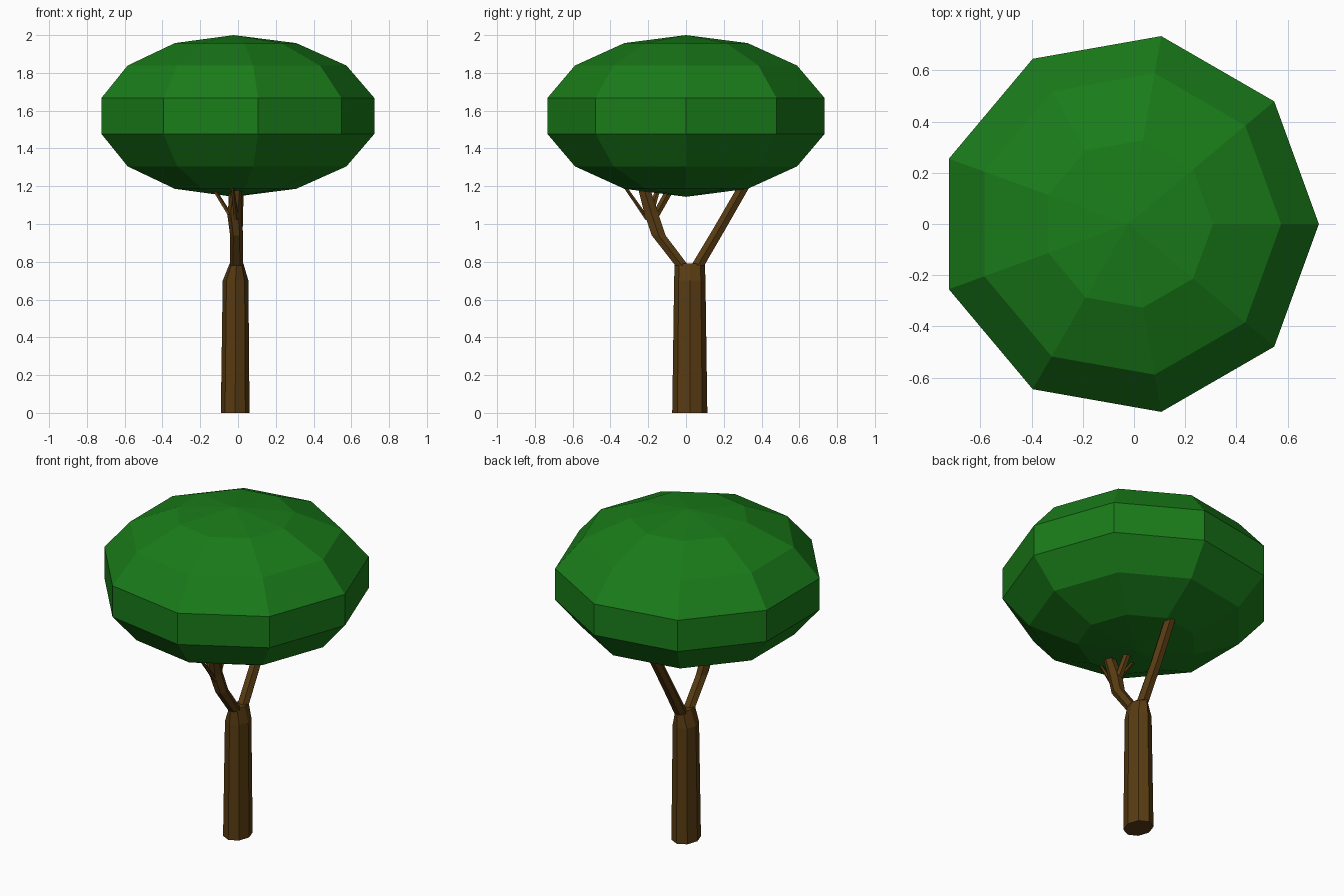
import bpy, bmesh, math

if "Cube" in bpy.data.objects:
    bpy.data.objects.remove(bpy.data.objects["Cube"])

def material(name, rgb):
    m = bpy.data.materials.new(name)
    m.diffuse_color = (*rgb, 1)
    m.use_nodes = True
    m.node_tree.nodes["Principled BSDF"].inputs["Base Color"].default_value = m.diffuse_color
    return m

bark = material("bark", (0.10, 0.045, 0.006))
leaf = material("leaf", (0.01, 0.20, 0.01))

def loft(name, sections, sides, mat, turn=0.0):
    """Join horizontal rings (x, y, z, half width x, half width y); zero width is a pole."""
    bm = bmesh.new()
    rings = []
    for x, y, z, rx, ry in sections:
        if rx == 0:
            rings.append([bm.verts.new((x, y, z))] * sides)
            continue
        angles = [turn + 2 * math.pi * i / sides for i in range(sides)]
        rings.append([bm.verts.new((x + rx * math.cos(a), y + ry * math.sin(a), z)) for a in angles])
    for lo, hi in zip(rings, rings[1:]):
        for i in range(sides):
            j = (i + 1) % sides
            bm.faces.new(list(dict.fromkeys((lo[i], lo[j], hi[j], hi[i]))))
    for ring in (rings[0], rings[-1]):
        if ring[0] is not ring[1]:
            bm.faces.new(ring)
    bmesh.ops.recalc_face_normals(bm, faces=bm.faces[:])
    me = bpy.data.meshes.new(name)
    bm.to_mesh(me)
    bm.free()
    me.materials.append(mat)
    ob = bpy.data.objects.new(name, me)
    bpy.context.collection.objects.link(ob)
    return ob

# Canopy: nine-sided flattened ball with seven bands
bands = 7
canopy = []
for k in range(bands + 1):
    t = math.pi * k / bands
    r = 0.764 * math.sin(t) if 0 < k < bands else 0
    canopy.append((-0.023, 0, 1.572 - 0.428 * math.cos(t), r, r))
loft("canopy", canopy, 9, leaf)

# Trunk, narrowing to the fork
loft("trunk", [(-0.015, 0.02, 0, 0.076, 0.093),
               (-0.013, 0.02, 0.70, 0.068, 0.083),
               (-0.008, 0.02, 0.79, 0.037, 0.08)], 8, bark)

# Main limbs
loft("back_limb", [(-0.008, 0.062, 0.78, 0.035, 0.04),
                   (-0.008, 0.18, 0.98, 0.033, 0.038),
                   (-0.002, 0.295, 1.18, 0.032, 0.037),
                   (-0.002, 0.305, 1.2, 0.03, 0.035)], 6, bark)
loft("front_limb", [(-0.008, -0.022, 0.78, 0.035, 0.04),
                    (-0.008, -0.145, 0.94, 0.034, 0.042),
                    (-0.02, -0.185, 1.06, 0.038, 0.042),
                    (-0.005, -0.225, 1.2, 0.028, 0.036)], 6, bark)

# Small twigs
loft("inner_twig", [(-0.025, -0.17, 1.03, 0.025, 0.025),
                    (-0.03, -0.08, 1.19, 0.022, 0.026)], 6, bark)
loft("outer_twig", [(-0.01, -0.20, 1.02, 0.014, 0.014),
                    (-0.03, -0.325, 1.2, 0.01, 0.01)], 5, bark)
loft("side_twig", [(-0.045, -0.19, 1.05, 0.014, 0.018),
                   (-0.125, -0.15, 1.18, 0.012, 0.014)], 5, bark)
